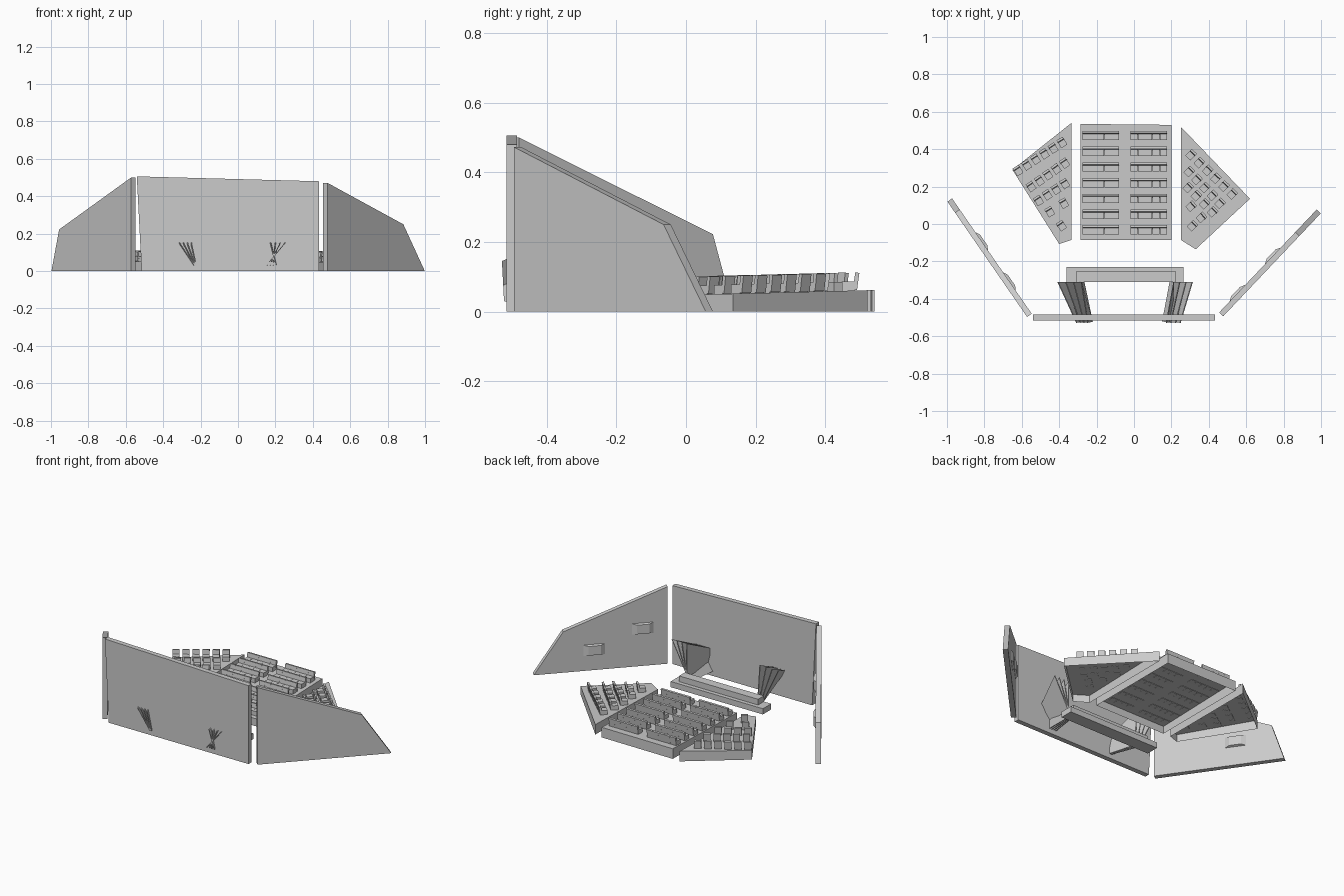
import bpy, bmesh, math
from mathutils import Vector, Matrix

if "Cube" in bpy.data.objects:
    bpy.data.objects.remove(bpy.data.objects["Cube"])


def make_mesh(name, bm):
    bmesh.ops.recalc_face_normals(bm, faces=bm.faces)
    me = bpy.data.meshes.new(name)
    bm.to_mesh(me)
    bm.free()
    return me


def add(name, me, matrix=None):
    ob = bpy.data.objects.new(name, me)
    bpy.context.collection.objects.link(ob)
    if matrix:
        ob.matrix_world = matrix
    return ob


def loft(name, a, b, first_cap=True):
    """Solid between two matching outlines; first_cap=False leaves side a open."""
    bm = bmesh.new()
    a = [bm.verts.new(p) for p in a]
    b = [bm.verts.new(p) for p in b]
    if first_cap:
        bm.faces.new(a)
    bm.faces.new(b[::-1])
    for i in range(len(a)):
        j = (i + 1) % len(a)
        bm.faces.new((a[i], b[i], b[j], a[j]))
    return add(name, make_mesh(name, bm))


def prism(name, pts, vec):
    return loft(name, pts, [Vector(p) + Vector(vec) for p in pts])


def box(name, x0, x1, y0, y1, z0, z1):
    return prism(name, [(x0, y0, z0), (x1, y0, z0), (x1, y1, z0), (x0, y1, z0)],
                 (0, 0, z1 - z0))


# Front wall behind the stage
prism("stage_wall", [(-.515, -.515, 0), (.432, -.515, 0), (.432, -.515, .48), (-.541, -.515, .506)],
      (0, .03, 0))


# Side walls with low acoustic panels on the inner face
def side_wall(name, p0, p1, profile, panels, inward):
    p0, p1 = Vector((*p0, 0)), Vector((*p1, 0))
    u = (p1 - p0).normalized()
    n = Vector((-u.y, u.x, 0)) * inward
    t = .03
    prism(name, [p0 + u * s + Vector((0, 0, z)) - n * t / 2 for s, z in profile], n * t)
    for i, (s, z) in enumerate(panels):
        c = p0 + u * s + n * t / 2 + Vector((0, 0, z))
        corners = ((-1, -1), (1, -1), (1, 1), (-1, 1))
        ring = lambda w, h, d: [c + u * a * w + n * d + Vector((0, 0, b * h)) for a, b in corners]
        loft(f"{name}_panel_{i + 1}", ring(.06, .033, 0), ring(.035, .028, .013))


side_wall("left_wall", (-.565, -.48), (-.985, .128),
          [(-.01, 0), (.739, 0), (.667, .222), (-.01, .5)], [(.20, .25), (.46, .15)], -1)
side_wall("right_wall", (.474, -.475), (.983, .062),
          [(-.011, 0), (.747, 0), (.58, .25), (-.011, .472)], [(.13, .23), (.405, .125)], 1)

# Stage in two steps
box("stage_lower", -.36, .265, -.31, -.23, 0, .035)
box("stage_upper", -.31, .225, -.31, -.255, 0, .07)


# Fanned curtain slabs leaning outward, running through the stage wall
def curtains(name, base_front, base_back, top_front, top_back, count=4):
    for i in range(count):
        f = i / (count - 1)
        mix = lambda r: r[0] + (r[1] - r[0]) * f
        prism(f"{name}_{i + 1}",
              [(mix(base_front), -.31, .02), (mix(base_back), -.522, .03),
               (mix(top_back), -.528, .145), (mix(top_front), -.31, .25)],
              (.005, 0, 0))


curtains("left_curtain", (-.30, -.27), (-.235, -.225), (-.41, -.285), (-.31, -.25))
curtains("right_curtain", (.19, .21), (.15, .20), (.31, .21), (.245, .17))


# Seating platforms: gently rising tops, open underneath
def height(y):
    return .048 + .026 * y


def platform(name, outline):
    loft(name, [(x, y, 0) for x, y in outline], [(x, y, height(y)) for x, y in outline],
         first_cap=False)


platform("centre_platform", [(-.285, -.085), (.2, -.085), (.2, .53), (-.285, .535)])
platform("left_platform", [(-.335, .54), (-.65, .29), (-.4, -.107), (-.335, -.085)])
platform("right_platform", [(.25, .52), (.62, .135), (.33, -.135), (.25, -.085)])


# One seat facing -y: cushion block and reclined back
def seat_mesh():
    bm = bmesh.new()

    def block(size, loc, tilt=0):
        bmesh.ops.create_cube(bm, size=1, matrix=Matrix.Translation(loc)
                              @ Matrix.Rotation(tilt, 4, 'X') @ Matrix.Diagonal((*size, 1)))
    block((.038, .036, .028), (0, -.006, .012))
    block((.039, .012, .05), (0, .016, .027), math.radians(-8))
    return make_mesh("seat", bm)


SEAT = seat_mesh()


def seat_row(name, a, b, count):
    """Seats evenly spaced from a to b, facing right of that direction."""
    a, b = Vector((*a, height(a[1]))), Vector((*b, height(b[1])))
    d = b - a
    rot = Matrix.Rotation(math.atan2(d.y, d.x), 4, 'Z')
    for i in range(count):
        p = a.lerp(b, i / max(count - 1, 1))
        add(f"{name}_seat_{i + 1}", SEAT, Matrix.Translation(p) @ rot)


# Centre block: two columns of seven rows
for r in range(7):
    y = -.032 + r * .084
    seat_row(f"centre_left_row_{r + 1}", (-.257, y), (-.1, y), 5)
    seat_row(f"centre_right_row_{r + 1}", (0, y), (.157, y), 5)

# Side blocks: rows shortening towards the stage
left_rows = [((-.62, .285), (-.385, .435), 6), ((-.55, .2), (-.37, .325), 5),
             ((-.51, .125), (-.37, .215), 4), ((-.45, .065), (-.375, .11), 2),
             ((-.388, -.01), (-.387, -.0093), 1)]
right_rows = [((.305, .37), (.525, .16), 6), ((.295, .28), (.46, .11), 5),
              ((.29, .195), (.42, .065), 4), ((.305, .095), (.36, .035), 2),
              ((.312, -.01), (.313, -.011), 1)]
for side, rows in (("left", left_rows), ("right", right_rows)):
    for r, (a, b, n) in enumerate(rows):
        seat_row(f"{side}_row_{r + 1}", a, b, n)
